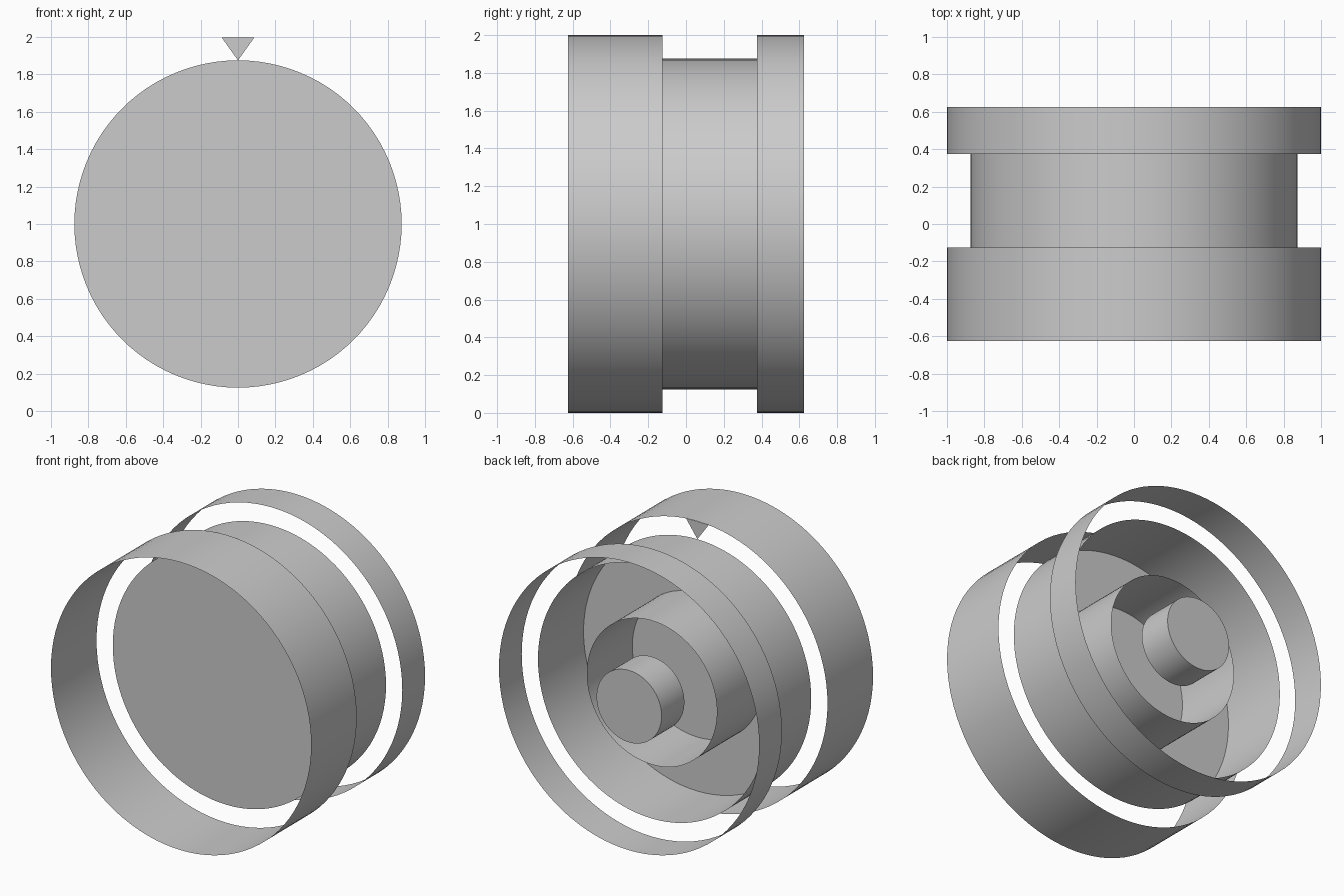
import bpy, bmesh, math
from mathutils import Matrix

cube = bpy.data.objects.get("Cube")
if cube:
    bpy.data.objects.remove(cube, do_unlink=True)

grey = bpy.data.materials.new("light_grey")
grey.use_nodes = True
colour = (0.6, 0.6, 0.6, 1)
grey.diffuse_color = colour
grey.node_tree.nodes["Principled BSDF"].inputs["Base Color"].default_value = colour

SIDES = 96
AXLE_Z = 1.0
DISC_Y, HUB_Y, BACK_Y = -0.125, 0.375, 0.625


def finish(name, bm, smooth=True):
    mesh = bpy.data.meshes.new(name)
    bm.to_mesh(mesh)
    bm.free()
    mesh.materials.append(grey)
    obj = bpy.data.objects.new(name, mesh)
    bpy.context.collection.objects.link(obj)
    if smooth:
        bpy.ops.object.select_all(action='DESELECT')
        obj.select_set(True)
        bpy.context.view_layer.objects.active = obj
        bpy.ops.object.shade_smooth_by_angle(angle=math.radians(30))
    return obj


def tube(name, radius, front, back, cap_front=False, cap_back=False):
    """Thin-walled cylinder along y, with optional flat ends."""
    bm = bmesh.new()
    bmesh.ops.create_cone(bm, cap_ends=True, segments=SIDES,
                          radius1=radius, radius2=radius, depth=back - front)
    # Local +z becomes -y, so it points to the front
    turn = Matrix.Rotation(math.pi / 2, 4, 'X')
    place = Matrix.Translation((0, (front + back) / 2, AXLE_Z))
    bmesh.ops.transform(bm, matrix=place @ turn, verts=bm.verts)
    bm.normal_update()
    unwanted = [f for f in bm.faces
                if (f.normal.y < -0.9 and not cap_front)
                or (f.normal.y > 0.9 and not cap_back)]
    bmesh.ops.delete(bm, geom=unwanted, context='FACES')
    return finish(name, bm)


# Outer rims, open at both ends
tube("front_rim", 1.0, -BACK_Y, DISC_Y)
tube("back_rim", 1.0, HUB_Y, BACK_Y)

# Drum closed by the wheel disc, with the hub and axle pin inside
tube("drum", 0.875, DISC_Y, HUB_Y, cap_front=True)
tube("hub", 0.5, DISC_Y, HUB_Y)
tube("axle_pin", 0.25, HUB_Y, BACK_Y, cap_back=True)

# Flat wedge bridging the drum and the front rim at the top
bm = bmesh.new()
corners = [(0, 1.875), (0.088, 1.998), (-0.088, 1.998)]
bm.faces.new([bm.verts.new((x, DISC_Y, z)) for x, z in corners])
finish("rim_wedge", bm, smooth=False)
